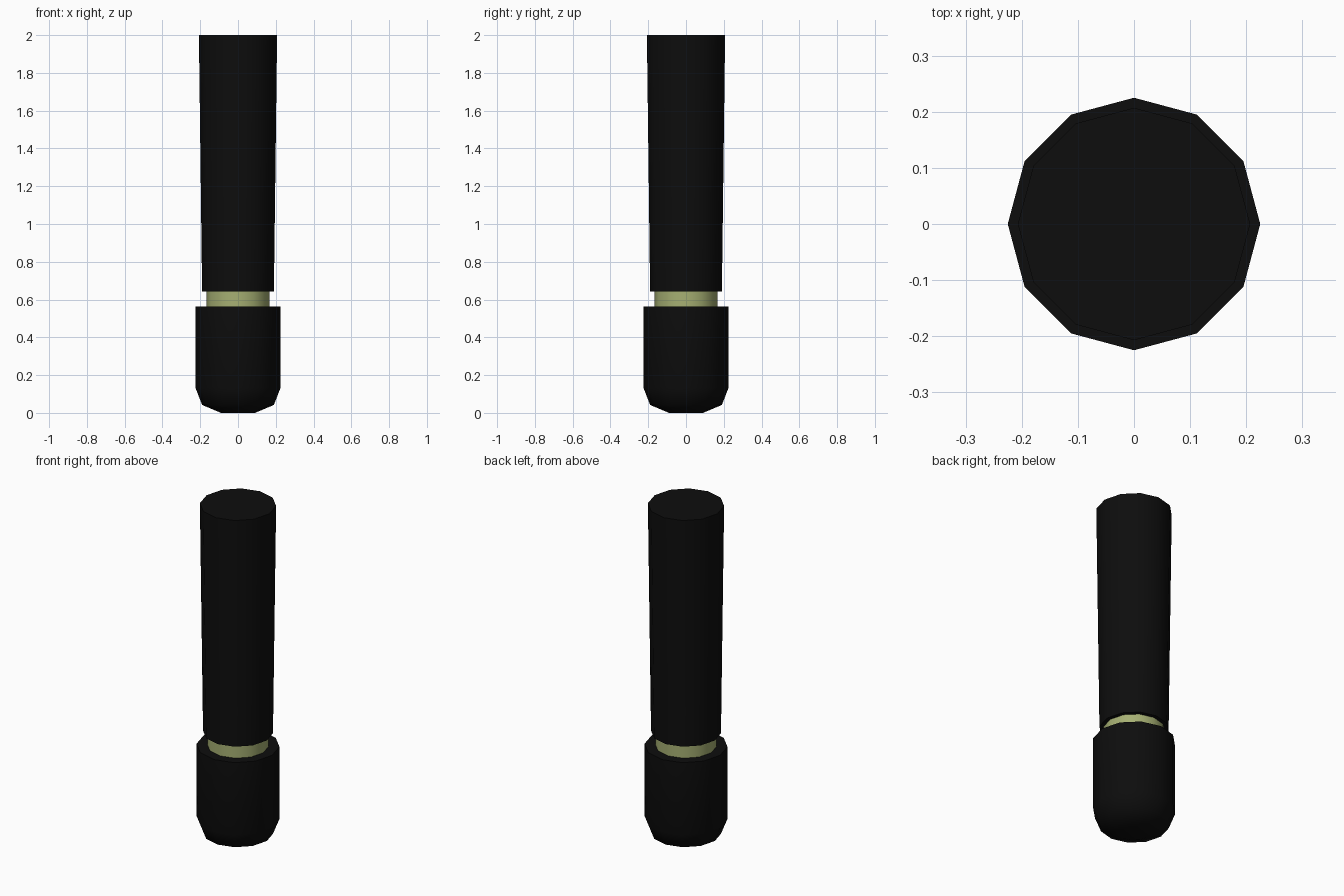
import bpy, bmesh
from math import cos, sin, tau, radians

if "Cube" in bpy.data.objects:
    bpy.data.objects.remove(bpy.data.objects["Cube"])

SIDES = 12


def material(name, rgb):
    m = bpy.data.materials.new(name)
    m.diffuse_color = (*rgb, 1)
    m.use_nodes = True
    m.node_tree.nodes["Principled BSDF"].inputs["Base Color"].default_value = m.diffuse_color
    return m


def lathe(name, profile, mat):
    """Closed 12-sided turned part from (radius, z) pairs, bottom to top."""
    bm = bmesh.new()
    rings = [[bm.verts.new((r * cos(tau * i / SIDES), r * sin(tau * i / SIDES), z))
              for i in range(SIDES)] for r, z in profile]
    for low, high in zip(rings, rings[1:]):
        for i in range(SIDES):
            j = (i + 1) % SIDES
            bm.faces.new((low[i], low[j], high[j], high[i]))
    bm.faces.new(rings[0][::-1])
    bm.faces.new(rings[-1])
    mesh = bpy.data.meshes.new(name)
    bm.to_mesh(mesh)
    bm.free()
    mesh.materials.append(mat)
    ob = bpy.data.objects.new(name, mesh)
    bpy.context.collection.objects.link(ob)
    bpy.ops.object.select_all(action='DESELECT')
    ob.select_set(True)
    bpy.context.view_layer.objects.active = ob
    bpy.ops.object.shade_smooth_by_angle(angle=radians(50))
    return ob


black = material("black", (0.004, 0.004, 0.004))
olive = material("pale_olive", (0.38, 0.43, 0.17))

# rounded lower cap
lathe("lower_cap", [(0.09, 0), (0.19, 0.042), (0.225, 0.132), (0.225, 0.563)], black)
# exposed coloured neck band
lathe("neck_band", [(0.167, 0.563), (0.167, 0.642)], olive)
# long body, slightly wider towards the top
lathe("upper_body", [(0.19, 0.642), (0.207, 2.0)], black)
